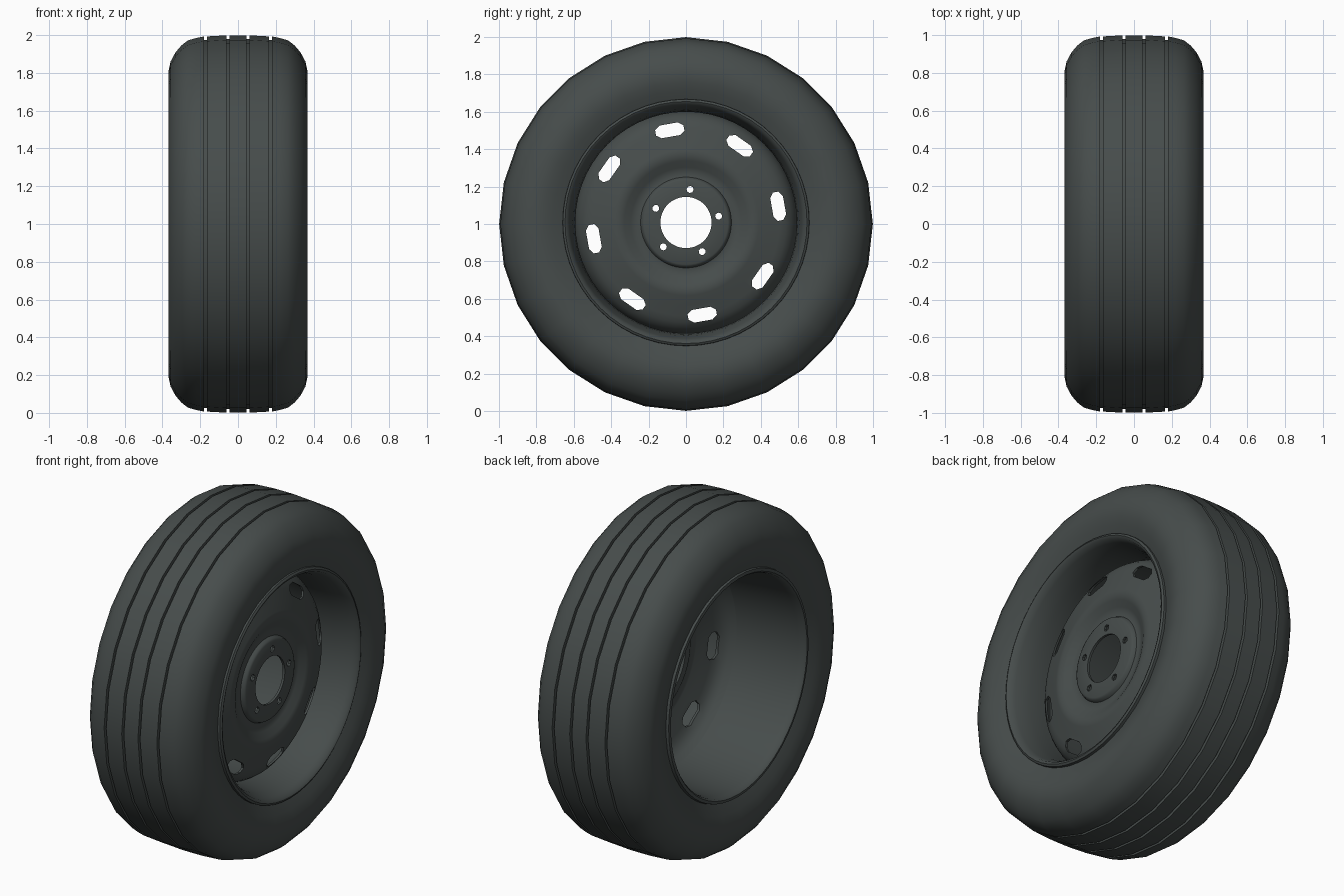
import bpy, bmesh, math

if "Cube" in bpy.data.objects:
    bpy.data.objects.remove(bpy.data.objects["Cube"])

TAU = 2 * math.pi
mat = bpy.data.materials.new("dark grey")
mat.diffuse_color = (0.062, 0.073, 0.071, 1)
mat.use_nodes = True
mat.node_tree.nodes["Principled BSDF"].inputs["Base Color"].default_value = mat.diffuse_color


def add_object(name, bm):
    bmesh.ops.recalc_face_normals(bm, faces=bm.faces[:])
    me = bpy.data.meshes.new(name)
    bm.to_mesh(me)
    bm.free()
    me.materials.append(mat)
    ob = bpy.data.objects.new(name, me)
    bpy.context.collection.objects.link(ob)
    return ob


def lathe(name, profile, sides, cz):
    """Spin a closed (x, radius) profile around the x axis at height cz."""
    bm = bmesh.new()
    rings = []
    for i in range(sides):
        a = TAU * i / sides
        rings.append([bm.verts.new((x, r * math.cos(a), cz + r * math.sin(a)))
                      for x, r in profile])
    n = len(profile)
    for i in range(sides):
        p, q = rings[i], rings[(i + 1) % sides]
        for j in range(n):
            k = (j + 1) % n
            bm.faces.new((p[j], p[k], q[k], q[j]))
    return add_object(name, bm)


def add_prism(bm, outline, angle, cz, x0=0.0, x1=0.4):
    """Prism along x; outline is (tangential, radial) points turned by angle."""
    c, s = math.cos(angle), math.sin(angle)
    ends = [[bm.verts.new((x, r * c - t * s, cz + r * s + t * c))
             for t, r in outline] for x in (x0, x1)]
    bm.faces.new(ends[0])
    bm.faces.new(ends[1])
    n = len(outline)
    for i in range(n):
        k = (i + 1) % n
        bm.faces.new((ends[0][i], ends[0][k], ends[1][k], ends[1][i]))


def smooth(ob, deg):
    bpy.ops.object.select_all(action='DESELECT')
    ob.select_set(True)
    bpy.context.view_layer.objects.active = ob
    bpy.ops.object.shade_smooth_by_angle(angle=math.radians(deg))


# Tyre: half profile from bead to tread centre with two grooves, then mirrored
half = [(0.32, 0.64), (0.335, 0.675), (0.35, 0.715), (0.364, 0.76), (0.368, 0.81),
        (0.357, 0.86), (0.33, 0.91), (0.30, 0.945), (0.265, 0.972), (0.22, 0.985)]
for g, top in ((0.172, 0.993), (0.053, 0.999)):
    w = 0.007
    half += [(g + w, top), (g + w, top - 0.02), (g - w, top - 0.02), (g - w, top)]
tyre = lathe("tyre", half + [(-x, r) for x, r in reversed(half)], 28, 1.0)
smooth(tyre, 40)

# Rim barrel with a rolled lip at both ends
CZ = 1.008
barrel = lathe("rim_barrel", [
    (0.325, 0.66), (0.343, 0.659), (0.35, 0.647), (0.342, 0.632), (0.31, 0.62),
    (0.27, 0.606), (0.22, 0.598), (0.15, 0.592), (0.0, 0.598), (-0.15, 0.612),
    (-0.30, 0.62), (-0.335, 0.625), (-0.346, 0.635), (-0.343, 0.652), (-0.325, 0.656),
    (-0.305, 0.634), (-0.15, 0.624), (0.15, 0.606), (0.305, 0.635)], 56, CZ)
smooth(barrel, 45)

# Wheel disc: domed ring, dished centre and raised hub plate
front = [(0.10, 0.594), (0.13, 0.578), (0.152, 0.562), (0.172, 0.535), (0.185, 0.50),
         (0.20, 0.44), (0.218, 0.39), (0.223, 0.362), (0.213, 0.33), (0.192, 0.295),
         (0.182, 0.265), (0.186, 0.243), (0.204, 0.235), (0.21, 0.224), (0.21, 0.137)]
disc = lathe("wheel_disc", front + [(x - 0.014, r) for x, r in reversed(front)], 56, CZ)

# Cutter for eight vent slots and five bolt holes
bm = bmesh.new()
slot = [(-0.077, 0.485), (-0.05, 0.466), (0.05, 0.466), (0.077, 0.485),
        (0.077, 0.515), (0.05, 0.535), (-0.05, 0.535), (-0.077, 0.515)]
hole = [(0.019 * math.cos(TAU * i / 8), 0.178 + 0.019 * math.sin(TAU * i / 8))
        for i in range(8)]
for i in range(8):
    add_prism(bm, slot, math.radians(10 + 45 * i), CZ)
for i in range(5):
    add_prism(bm, hole, math.radians(83 + 72 * i), CZ)
cutter = add_object("hole_cutter", bm)
cutter.hide_render = True

mod = disc.modifiers.new("holes", 'BOOLEAN')
mod.operation = 'DIFFERENCE'
mod.solver = 'EXACT'
mod.object = cutter
bpy.ops.object.select_all(action='DESELECT')
disc.select_set(True)
bpy.context.view_layer.objects.active = disc
bpy.ops.object.modifier_apply(modifier="holes")
bpy.data.objects.remove(cutter, do_unlink=True)
smooth(disc, 40)
